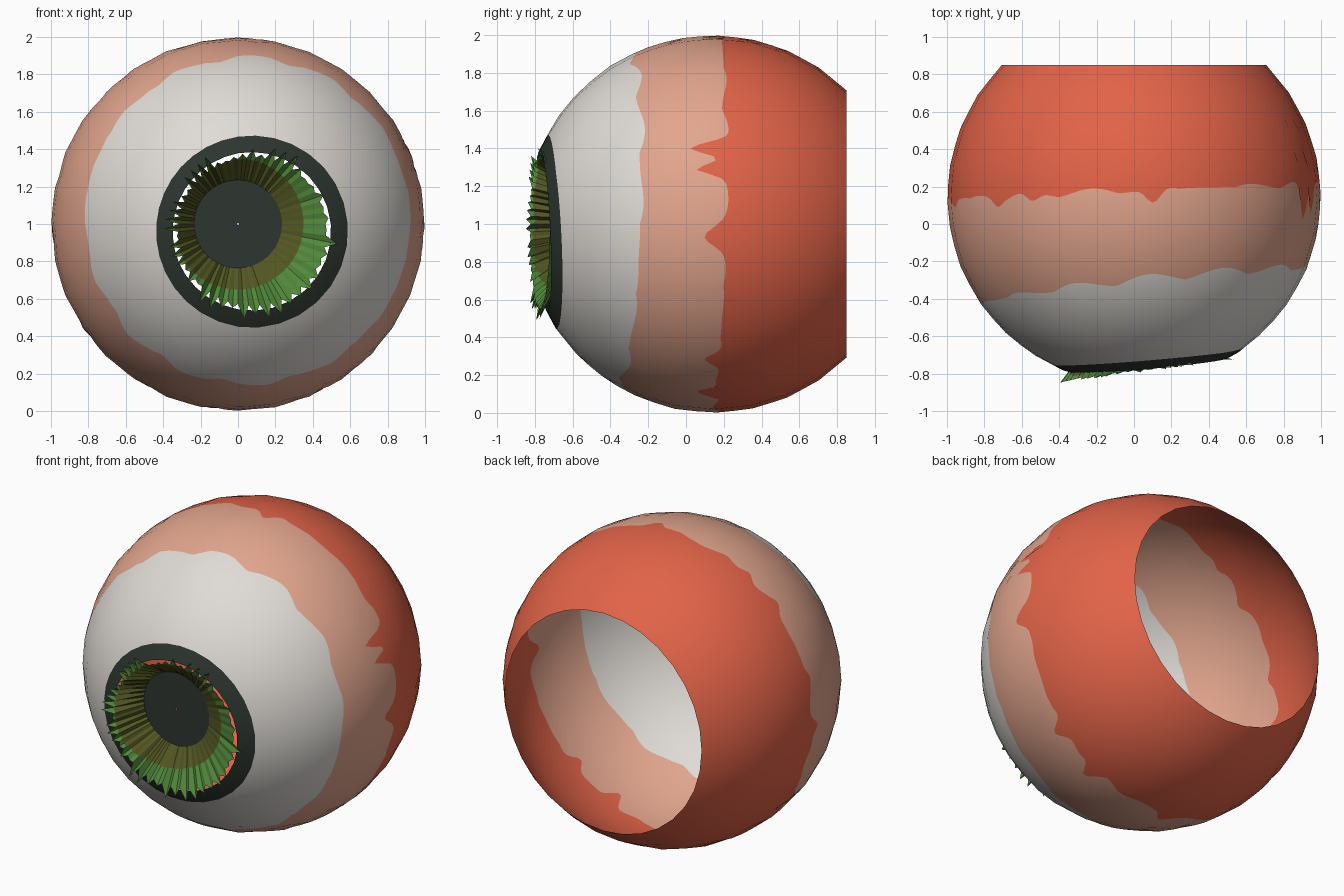
import bpy, math, random
from mathutils import Vector

if "Cube" in bpy.data.objects:
    bpy.data.objects.remove(bpy.data.objects["Cube"])

random.seed(4)
CY, CZ = 0.143, 1.0               # ball centre
GAZE = (0.075, -0.04)             # iris offset seen from the front (x, z)
STEP = math.radians(11.25)        # facet size: 32 sides, 16 rings


def material(name, rgb):
    m = bpy.data.materials.new(name)
    m.diffuse_color = (*rgb, 1)
    m.use_nodes = True
    m.node_tree.nodes["Principled BSDF"].inputs["Base Color"].default_value = m.diffuse_color
    return m


white = material("eye white", (0.74, 0.71, 0.67))
pink = material("pale salmon", (0.76, 0.38, 0.27))
red = material("red orange", (0.76, 0.125, 0.065))
dark = material("dark green black", (0.026, 0.036, 0.029))
green = material("iris green", (0.085, 0.25, 0.045))
olive = material("iris olive", (0.085, 0.095, 0.016))


def lerp(a, b, t):
    return a + (b - a) * t


def ball_point(th, ph):
    """Point on the faceted ball; th from the front pole, ph round the y axis."""
    def grid(a, f):
        i = math.floor(a / STEP + 1e-7)
        return lerp(f(i * STEP), f((i + 1) * STEP), a / STEP - i)
    r, d = grid(th, math.sin), grid(th, math.cos)
    return Vector((r * grid(ph, math.cos), CY - d, CZ + r * grid(ph, math.sin)))


def circle_rho(ph, r):
    """Distance from the y axis to a circle of radius r round the gaze point."""
    cu = GAZE[0] * math.cos(ph) + GAZE[1] * math.sin(ph)
    return cu + math.sqrt(r * r - GAZE[0] ** 2 - GAZE[1] ** 2 + cu * cu)


def bump(ph, deg, width):
    d = (math.degrees(ph) - deg + 180) % 360 - 180
    return math.exp(-(d / width) ** 2)


def band_mesh(name, columns, bands, mats):
    """Closed loft from columns of points; bands gives the material per row."""
    n, rows = len(columns), len(columns[0])
    verts = [p for c in columns for p in c]
    faces, idx = [], []
    for j in range(n):
        a, b = j * rows, ((j + 1) % n) * rows
        for i in range(rows - 1):
            faces.append((a + i, a + i + 1, b + i + 1, b + i))
            idx.append(bands[i])
    me = bpy.data.meshes.new(name)
    me.from_pydata(verts, [], faces)
    for m in mats:
        me.materials.append(m)
    me.polygons.foreach_set("material_index", idx)
    me.update()
    ob = bpy.data.objects.new(name, me)
    bpy.context.collection.objects.link(ob)
    return ob


# Eyeball shell: dark ring, white, salmon, red, open at the back
NOTCHES = [(24, 2.5, .19), (17, 2, .14), (-4, 3.5, .10), (-46, 3, .10),
           (-64, 3, .13), (84, 3, .08), (123, 3, .05), (137, 3, .05),
           (165, 3, .04), (183, 3, .07), (215, 3, .09), (240, 4, .07), (262, 3, .08)]


def white_edge(ph):
    y = -0.35 + 0.095 * math.cos(ph) + 0.035 * math.sin(ph)
    y += 0.025 * abs(math.sin(7.5 * ph)) + 0.012 * math.sin(13 * ph + 1)
    return math.acos(CY - y)


def red_edge(ph):
    y = 0.155 + 0.04 * math.cos(ph) + 0.015 * math.sin(ph)
    y += 0.02 * abs(math.sin(9.5 * ph)) + 0.01 * math.sin(15 * ph)
    y -= sum(h * bump(ph, a, w) for a, w, h in NOTCHES)
    return math.acos(CY - y)


COUNTS = (3, 5, 5, 8)
columns = []
N = 256
for j in range(N):
    ph = 2 * math.pi * j / N
    marks = [math.asin(circle_rho(ph, 0.425)), math.asin(circle_rho(ph, 0.515)),
             white_edge(ph), red_edge(ph), math.radians(135)]
    ths = [marks[0]]
    for k, c in enumerate(COUNTS):
        ths += [lerp(marks[k], marks[k + 1], (i + 1) / c) for i in range(c)]
    columns.append([ball_point(t, ph) for t in ths])
bands = [k for k, c in enumerate(COUNTS) for _ in range(c)]
ball = band_mesh("eyeball_shell", columns, bands, [dark, white, pink, red])
ball.data.shade_smooth()
centre = Vector((0, CY, CZ))
ball.data.normals_split_custom_set_from_vertices(
    [(v.co - centre).normalized() for v in ball.data.vertices])

# Iris: a shallow bowl with a toothed rim, see-through gaps to the ring
PUPIL_R, PUPIL_D = 0.235, 0.775


def iris_point(rho, d, ph):
    return Vector((rho * math.cos(ph), CY - d, CZ + rho * math.sin(ph)))


iris_cols, pupil_pts = [], []
M = 96
for j in range(M):
    ph = 2 * math.pi * j / M
    tooth = random.uniform(0.0, 0.085) if j % 2 else 0.0
    rim = circle_rho(ph, 0.395 + tooth)
    rim_d = 0.915 - 0.13 * (rim * math.cos(ph) - GAZE[0]) + 0.2 * tooth
    edge = min(0.35, rim - 0.006)
    edge_d = lerp(PUPIL_D, rim_d, (edge - PUPIL_R) / (rim - PUPIL_R))
    inner = iris_point(PUPIL_R, PUPIL_D, ph)
    pupil_pts.append(inner)
    iris_cols.append([inner, iris_point(edge, edge_d, ph), iris_point(rim, rim_d, ph)])
band_mesh("iris_bowl", iris_cols, [0, 1], [olive, green])

# Pupil disc at the bottom of the bowl
mid = iris_point(0, PUPIL_D, 0)
band_mesh("pupil", [[lerp(mid, p, 0.02), p] for p in pupil_pts], [0], [dark])
